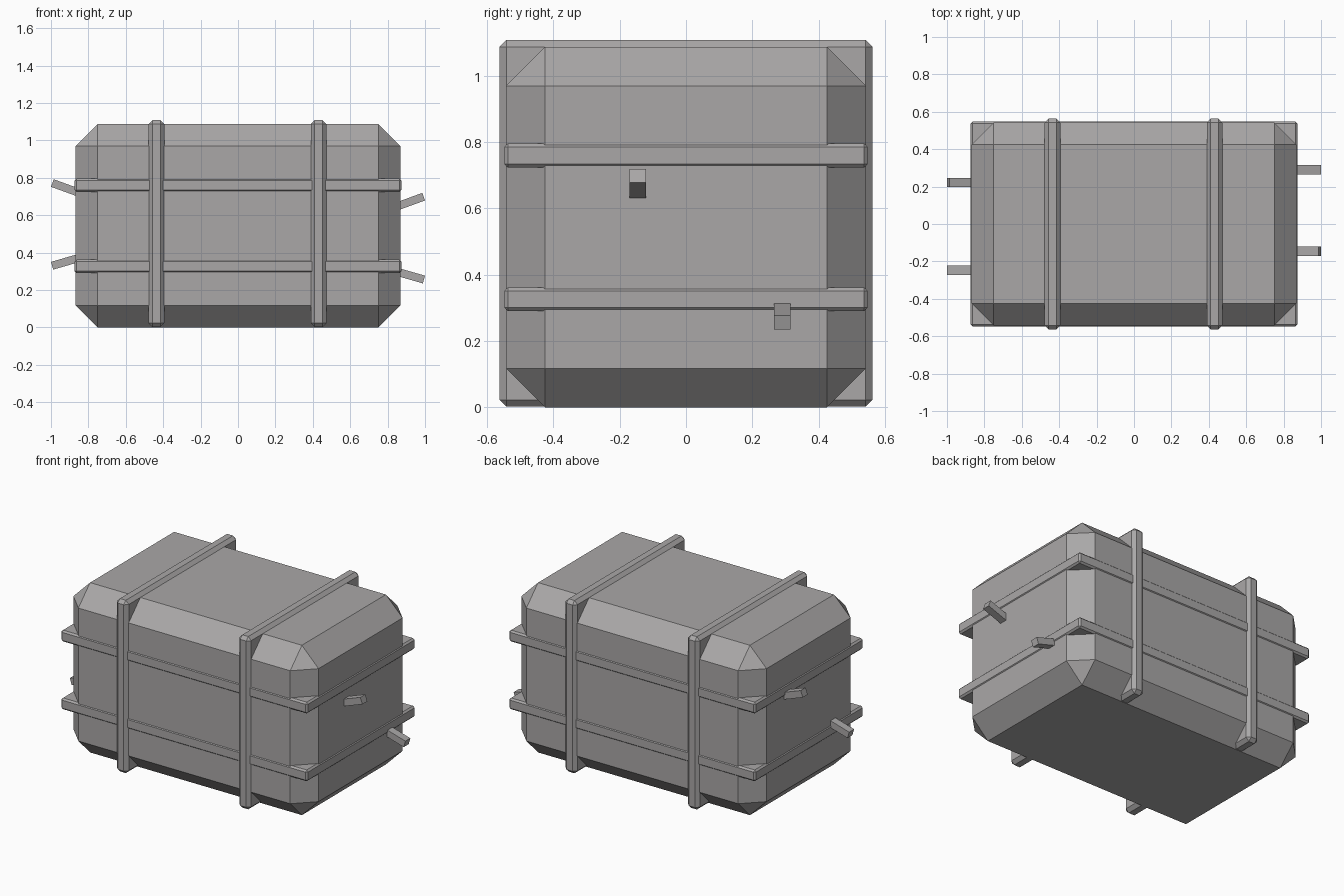
import bpy, bmesh, math
from mathutils import Matrix, Vector

if "Cube" in bpy.data.objects:
    bpy.data.objects.remove(bpy.data.objects["Cube"])

grey = bpy.data.materials.new("crate_grey")
grey.diffuse_color = (0.40, 0.39, 0.39, 1)
grey.use_nodes = True
grey.node_tree.nodes["Principled BSDF"].inputs["Base Color"].default_value = grey.diffuse_color


def box(name, size, centre, bevel=0.0, tilt=0.0):
    """Flat-shaded box with optional one-step chamfer and a tilt about y."""
    bm = bmesh.new()
    bmesh.ops.create_cube(bm, size=1.0)
    bmesh.ops.scale(bm, vec=Vector(size), verts=bm.verts)
    if bevel:
        bmesh.ops.bevel(bm, geom=bm.edges[:], offset=bevel, segments=1,
                        affect='EDGES', profile=0.5)
    bm.transform(Matrix.Translation(centre) @ Matrix.Rotation(tilt, 4, 'Y'))
    mesh = bpy.data.meshes.new(name)
    bm.to_mesh(mesh)
    bm.free()
    mesh.materials.append(grey)
    obj = bpy.data.objects.new(name, mesh)
    bpy.context.collection.objects.link(obj)
    return obj


# Chamfered main body
box("crate_body", (1.736, 1.086, 1.087), (0, 0, 0.5435), 0.118)

# Slabs whose rims form the horizontal bands
for label, z in (("lower", 0.326), ("upper", 0.760)):
    box(label + "_band", (1.746, 1.096, 0.072), (0, 0, z), 0.0105)

# Upright straps wrapped over the top
for label, x in (("left", -0.436), ("right", 0.431)):
    box(label + "_strap", (0.084, 1.126, 1.106), (x, 0, 0.555), 0.021)

# Tilted pegs on the two ends: outer end point, and slope in degrees
LENGTH, THICK, WIDTH = 0.20, 0.043, 0.05
pegs = (
    ("right_upper_peg", 1, -0.145, 0.699, 20),
    ("right_lower_peg", 1, 0.290, 0.256, -16),
    ("left_upper_peg", -1, 0.222, 0.772, 20),
    ("left_lower_peg", -1, -0.247, 0.330, -16),
)
for name, side, y, z, slope in pegs:
    a = math.radians(slope)
    end_x = 1.0 - abs(math.sin(a)) * THICK / 2
    centre = (side * (end_x - math.cos(a) * LENGTH / 2), y,
              z - math.sin(a) * LENGTH / 2)
    box(name, (LENGTH, WIDTH, THICK), centre, tilt=-side * a)
